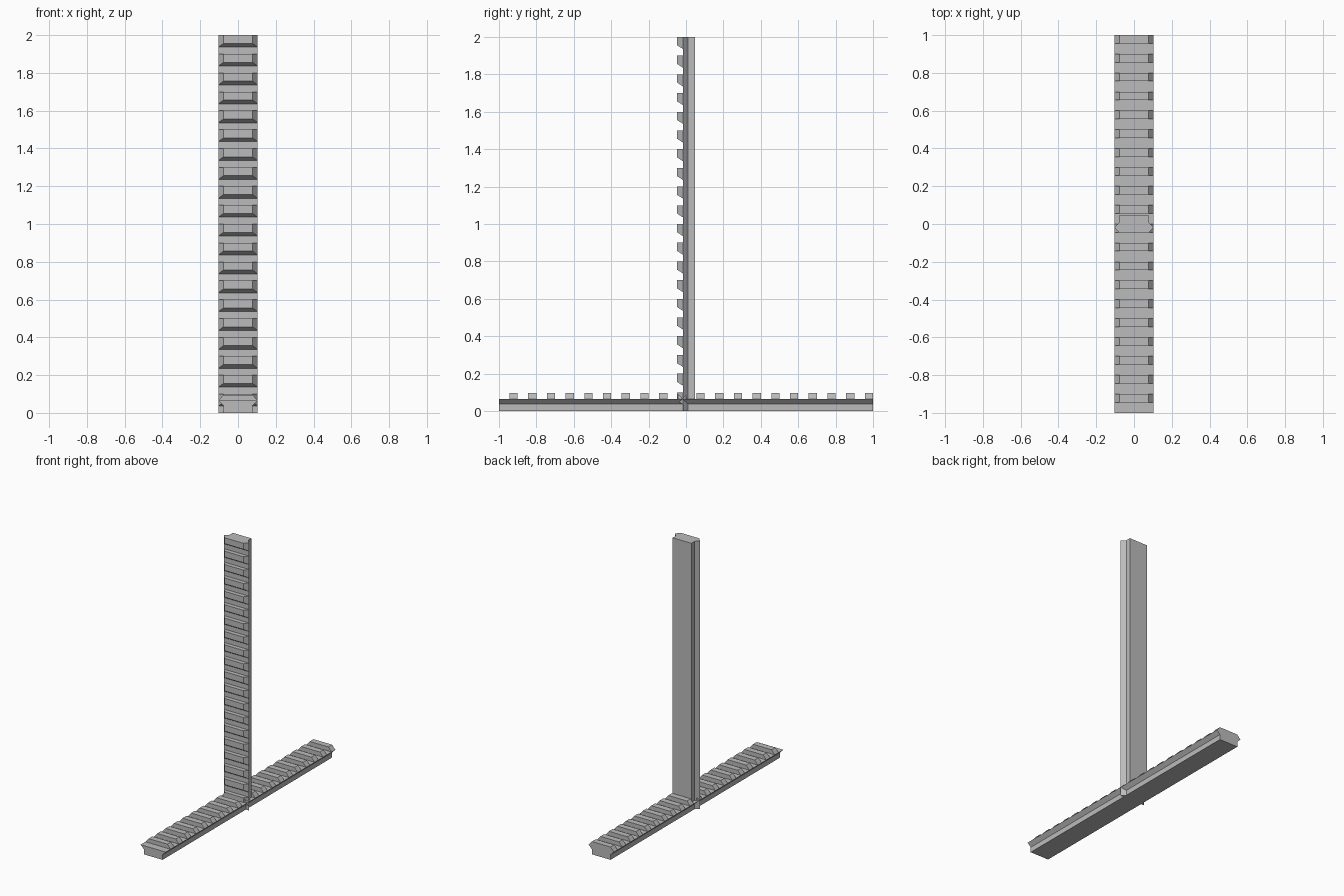
import bpy, bmesh, math
from mathutils import Matrix

if "Cube" in bpy.data.objects:
    bpy.data.objects.remove(bpy.data.objects["Cube"])

grey = bpy.data.materials.new("plain grey")
grey.diffuse_color = (0.5, 0.5, 0.5, 1)
grey.use_nodes = True
grey.node_tree.nodes["Principled BSDF"].inputs["Base Color"].default_value = grey.diffuse_color

WIDE, NARROW = 0.104, 0.077        # half widths of the flange and of base / tooth tops
STEP, FLOOR, TOP = 0.038, 0.065, 0.096
PITCH, TOOTH = 0.1, 0.044


def make_rail(name, lean, matrix):
    """Toothed rail along y; lean is how far each tooth's rear wall slopes out at the floor."""
    bm = bmesh.new()

    # Body: base with flared flange, extruded along its length
    half = [(NARROW, 0), (NARROW, STEP), (WIDE, FLOOR)]
    section = half + [(-x, z) for x, z in reversed(half)]
    face = bm.faces.new([bm.verts.new((x, -1, z)) for x, z in section])
    ext = bmesh.ops.extrude_face_region(bm, geom=[face], use_keep_orig=True)
    moved = [v for v in ext["geom"] if isinstance(v, bmesh.types.BMVert)]
    bmesh.ops.translate(bm, verts=moved, vec=(0, 2, 0))

    # Teeth: evenly spaced ridges with sloping sides
    for k in range(20):
        front = 1 - k * PITCH
        back = front - TOOTH
        low = [bm.verts.new((x, y, FLOOR)) for x, y in
               ((-WIDE, back - lean), (WIDE, back - lean), (WIDE, front), (-WIDE, front))]
        high = [bm.verts.new((x, y, TOP)) for x, y in
                ((-NARROW, back), (NARROW, back), (NARROW, front), (-NARROW, front))]
        bm.faces.new(high)
        for i in range(4):
            j = (i + 1) % 4
            bm.faces.new((low[i], low[j], high[j], high[i]))

    bmesh.ops.recalc_face_normals(bm, faces=bm.faces[:])
    bm.transform(matrix)
    mesh = bpy.data.meshes.new(name)
    bm.to_mesh(mesh)
    bm.free()
    mesh.materials.append(grey)
    bpy.context.collection.objects.link(bpy.data.objects.new(name, mesh))


# Rail lying flat on the ground, and one standing upright across its middle
make_rail("flat_rail", 0.0, Matrix.Identity(4))
make_rail("upright_rail", 0.02,
          Matrix.Translation((0, 0.048, 1)) @ Matrix.Rotation(math.radians(90), 4, "X"))
